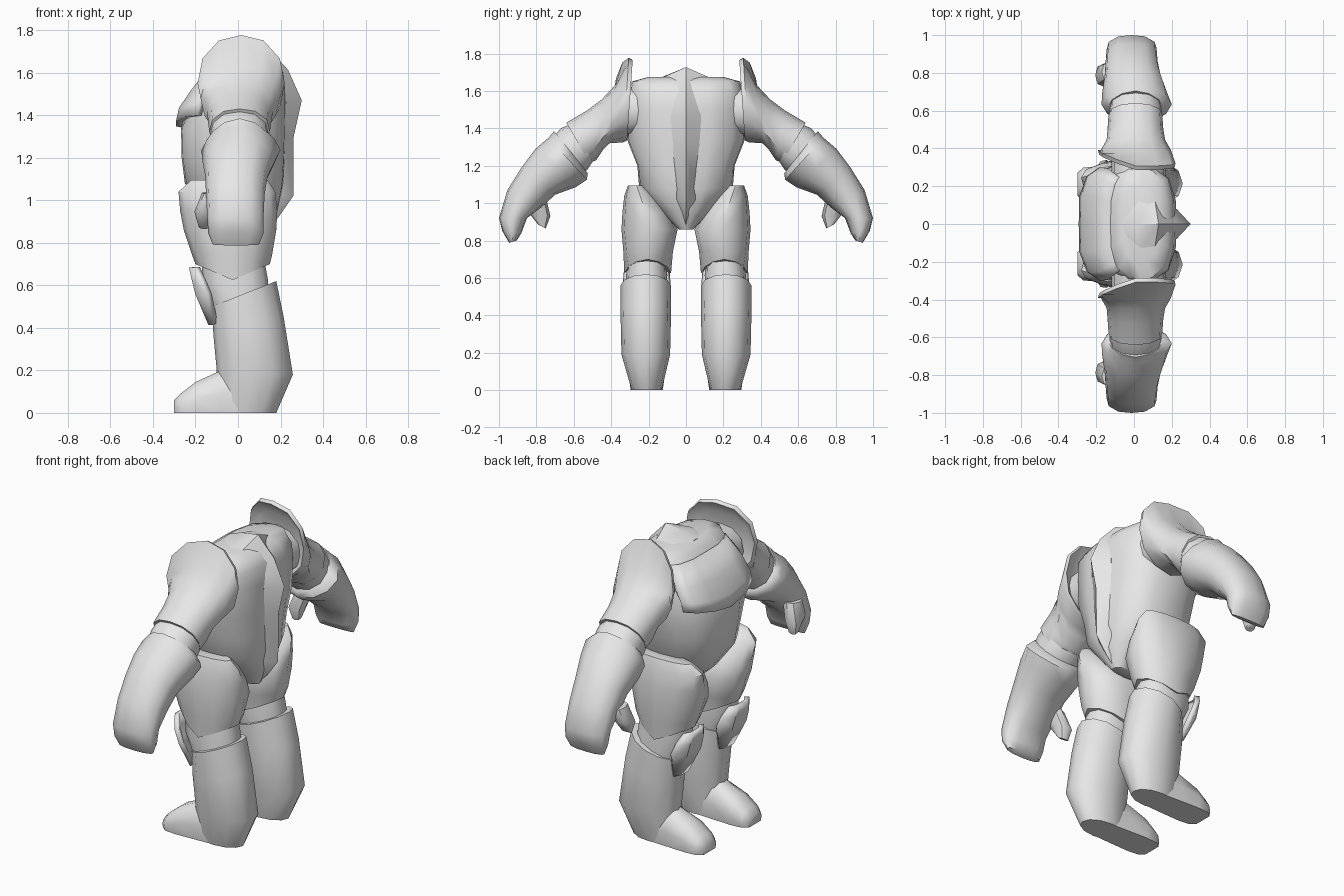
import bpy, bmesh, math
from mathutils import Vector

if "Cube" in bpy.data.objects:
    bpy.data.objects.remove(bpy.data.objects["Cube"])

grey = bpy.data.materials.new("plain grey")
grey.diffuse_color = (0.8, 0.8, 0.8, 1)
grey.use_nodes = True
grey.node_tree.nodes["Principled BSDF"].inputs["Base Color"].default_value = grey.diffuse_color


def finish(name, verts, faces, mirror, thick=0, angle=46):
    me = bpy.data.meshes.new(name)
    me.from_pydata([tuple(v) for v in verts], [], faces)
    bm = bmesh.new()
    bm.from_mesh(me)
    bmesh.ops.recalc_face_normals(bm, faces=bm.faces)
    bm.to_mesh(me)
    bm.free()
    me.materials.append(grey)
    ob = bpy.data.objects.new(name, me)
    bpy.context.collection.objects.link(ob)
    bpy.ops.object.select_all(action='DESELECT')
    ob.select_set(True)
    bpy.context.view_layer.objects.active = ob
    bpy.ops.object.shade_smooth_by_angle(angle=math.radians(angle))
    if thick:
        m = ob.modifiers.new("thickness", 'SOLIDIFY')
        m.thickness, m.offset = thick, 0
    if mirror:
        m = ob.modifiers.new("other side", 'MIRROR')
        m.use_axis = (False, True, False)
        m.use_mirror_merge = False
    return ob


def loft(name, rings, mirror=True, angle=46):
    """Skin closed rings and cap both ends."""
    n = len(rings[0])
    verts = [p for r in rings for p in r]
    faces = [(i * n + j, i * n + (j + 1) % n, (i + 1) * n + (j + 1) % n, (i + 1) * n + j)
             for i in range(len(rings) - 1) for j in range(n)]
    faces += [tuple(range(n)), tuple(range(len(verts) - n, len(verts)))]
    return finish(name, verts, faces, mirror, angle=angle)


def sheet(name, rows, thick, mirror, angle=46):
    """Thin plate from a grid of points."""
    n = len(rows[0])
    faces = [(i * n + j, i * n + j + 1, (i + 1) * n + j + 1, (i + 1) * n + j)
             for i in range(len(rows) - 1) for j in range(n - 1)]
    return finish(name, [p for r in rows for p in r], faces, mirror, thick, angle)


def section(a, b, axis, lo, hi, n=12, p=2.3):
    """Rounded section spanning a to b, and lo to hi along the given axis."""
    a, b = Vector(a), Vector(b)
    c, u = (a + b) / 2, (a - b) / 2
    c[axis] = (lo + hi) / 2
    u[axis] = 0
    w = Vector((0, 0, 0))
    w[axis] = (hi - lo) / 2
    pts = []
    for i in range(n):
        t = 2 * math.pi * i / n
        co, si = math.cos(t), math.sin(t)
        k = (abs(co) ** p + abs(si) ** p) ** (-1 / p)
        pts.append(c + u * co * k + w * si * k)
    return pts


def upright(xf, zf, xb, zb, y0, y1, **kw):
    return section((xf, 0, zf), (xb, 0, zb), 1, y0, y1, **kw)


def arm_ring(ty, tz, by, bz, x0, x1, **kw):
    return section((0, ty, tz), (0, by, bz), 0, x0, x1, **kw)


# Torso: z, front x, back x, half width, squareness
torso = [(.86, -.06, .14, .04, 2.5), (.96, -.17, .19, .14, 2.5), (1.08, -.25, .215, .25, 2.7),
         (1.2, -.265, .22, .26, 3), (1.34, -.268, .225, .315, 3), (1.5, -.205, .225, .305, 3.2),
         (1.6, -.145, .215, .3, 3.2), (1.65, -.1, .18, .29, 3), (1.675, -.06, .13, .2, 3)]
loft("torso", [upright(f, z, b, z, -w, w, n=16, p=p) for z, f, b, w, p in torso], False)

# Shoulder joint between torso and arm
loft("shoulder_joint", [arm_ring(.2, 1.64, .2, 1.36, -.12, .17), arm_ring(.36, 1.62, .36, 1.36, -.12, .17)])

# Ridge running from the collar down the back: x, z, half width, depth
ridge = []
for x, z, w, d in [(-.06, 1.68, .1, .02), (.02, 1.71, .15, .045), (.13, 1.727, .15, .07), (.235, 1.615, .09, .065),
                   (.3, 1.47, .08, .075), (.262, 1.3, .075, .045), (.26, 1.02, .05, .06),
                   (.19, .92, .035, .07), (.13, .86, .03, .08)]:
    peak = Vector((x, 0, z))
    inward = (Vector((0.03, 0, min(max(z, .9), 1.45))) - peak).normalized()
    side = Vector((0, w, 0))
    base, deep = peak + inward * d, peak + inward * (d + .06)
    ridge.append([peak, base + side, deep + side, deep - side, base - side])
loft("back_ridge", ridge, False, 38)

# Chest plate: centre z, side z, centre x, side x, half width
rows = []
for zc, zs, xc, xs, w in [(1.62, 1.62, -.12, -.07, .24), (1.5, 1.52, -.21, -.13, .285),
                          (1.41, 1.45, -.265, -.17, .29), (1.345, 1.40, -.278, -.18, .285)]:
    rows.append([(xc + (xs - xc) * t ** 6, t * w, zc + (zs - zc) * abs(t))
                 for t in (-1, -.86, -.5, 0, .5, .86, 1)])
sheet("chest_plate", rows, .03, False)

# Thighs with a hem that rises at front and back
thigh = [(1.095, -.22, .14, .22, .31), (1.04, -.28, .175, .16, .33),
         (.95, -.272, .185, .09, .34), (.86, -.255, .18, .045, .345),
         (.74, -.215, .16, .07, .335), (.625, -.2, .15, .08, .33)]
rings = [upright(f, z, b, z, y0, y1, p=p) for (z, f, b, y0, y1), p in zip(thigh, (2.2, 2.2, 2.2, 2.3, 2.1, 1.7))]
for v in rings[-1]:
    v.z += .075 * abs(v.x + .025) / .175
loft("thigh", rings)

# Knee joint
loft("knee_joint", [upright(-.17, .74, .12, .74, .11, .31), upright(-.17, .6, .14, .63, .1, .32),
                    upright(-.1, .46, .15, .5, .11, .32)])

# Knee pad: z, centre x, side x, half width
rows = [[(x + (s - x) * abs(t), .21 + t * w, z) for t in (-1, -.5, .5, 1)]
        for z, x, s, w in [(.685, -.245, -.19, .08), (.63, -.245, -.165, .115),
                           (.56, -.24, -.135, .12), (.42, -.15, -.105, .06)]]
sheet("knee_pad", rows, .028, True, 30)

# Shins with slanted tops
loft("shin", [upright(-.125, .5, .18, .62, .08, .35, p=1.9), upright(-.115, .36, .215, .45, .08, .35, p=2.1),
              upright(-.1, .2, .258, .18, .085, .345, p=2.1), upright(-.1, 0, .18, 0, .13, .29, p=2.1)])

# Feet: x, height, half width
rings = []
for x, h, w in [(.1, .2, .08), (-.08, .2, .09), (-.2, .145, .095), (-.27, .09, .088), (-.3, .06, .06)]:
    rings.append([(x, .21 + k * w, h * f) for k, f in
                  ((.9, 0), (1, .45), (.75, .85), (.3, 1), (-.3, 1), (-.75, .85), (-1, .45), (-.9, 0))])
loft("foot", rings)

# Shoulder guard with a flared rim, running into the upper arm sleeve
rings = [arm_ring(.33, 1.70, .335, 1.37, -.14, .17), arm_ring(.285, 1.765, .315, 1.335, -.185, .215, p=2.2),
         arm_ring(.306, 1.777, .335, 1.325, -.19, .22, p=2.2),
         arm_ring(.375, 1.635, .41, 1.32, -.175, .195), arm_ring(.45, 1.555, .44, 1.29, -.145, .165),
         arm_ring(.53, 1.495, .48, 1.23, -.14, .155), arm_ring(.64, 1.43, .515, 1.215, -.135, .15)]
for r in rings[:3]:
    for v in r:
        v.y += .07 * -v.x / .19 if v.x < 0 else 0
loft("shoulder_and_sleeve", rings)

# Elbow joint
loft("elbow_joint", [arm_ring(.6, 1.43, .5, 1.22, -.13, .145), arm_ring(.67, 1.4, .53, 1.175, -.13, .145),
                     arm_ring(.75, 1.3, .58, 1.15, -.12, .14)])

# Forearm with a pointed cuff, ending in a closed hand
fore = [(.705, 1.385, .525, 1.16, -.14, .155, 1.8), (.735, 1.35, .53, 1.125, -.172, .2, 1.8),
        (.805, 1.29, .59, 1.085, -.168, .175, 2.1), (.88, 1.19, .7, 1.045, -.155, .14, 2.4),
        (.955, 1.07, .77, .98, -.15, .125, 2.5), (1.0, .92, .85, .92, -.145, .12, 2.5),
        (.982, .85, .88, .84, -.14, .12, 2.5), (.945, .788, .905, .80, -.12, .1, 2.5)]
loft("forearm_and_hand", [arm_ring(*r[:6], p=r[6]) for r in fore])

# Thumb
loft("thumb", [arm_ring(.86, 1.03, .75, 1.04, -.17, -.08, n=8), arm_ring(.85, .96, .725, .93, -.205, -.11, n=8),
               arm_ring(.79, .885, .75, .865, -.185, -.13, n=8)])
